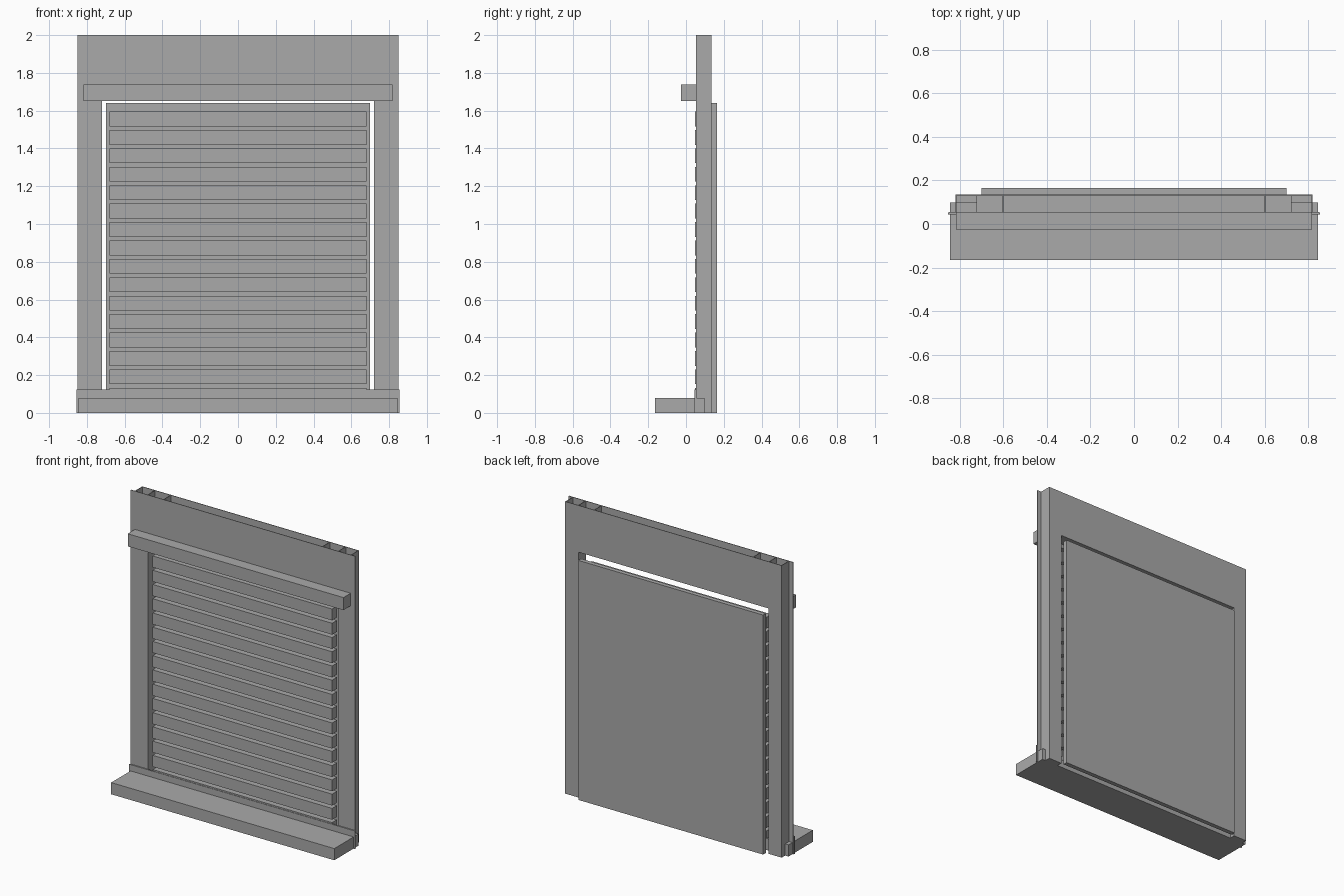
import bpy, bmesh

if "Cube" in bpy.data.objects:
    bpy.data.objects.remove(bpy.data.objects["Cube"])

grey = bpy.data.materials.new("plain grey")
grey.diffuse_color = (0.4, 0.4, 0.4, 1)
grey.use_nodes = True
grey.node_tree.nodes["Principled BSDF"].inputs["Base Color"].default_value = grey.diffuse_color


def make(name, boxes):
    """One object from boxes given as (x0, x1, y0, y1, z0, z1)."""
    bm = bmesh.new()
    for x0, x1, y0, y1, z0, z1 in boxes:
        cube = bmesh.ops.create_cube(bm, size=1)
        for v in cube["verts"]:
            v.co.x = x0 if v.co.x < 0 else x1
            v.co.y = y0 if v.co.y < 0 else y1
            v.co.z = z0 if v.co.z < 0 else z1
    mesh = bpy.data.meshes.new(name)
    bm.to_mesh(mesh)
    bm.free()
    mesh.materials.append(grey)
    ob = bpy.data.objects.new(name, mesh)
    bpy.context.collection.objects.link(ob)
    return ob


def both(x0, x1, *rest):
    """A box and its mirror image across x = 0."""
    return [(x0, x1, *rest), (-x1, -x0, *rest)]


T = 0.004                    # sheet thickness
FRONT, BACK = 0.052, 0.136   # wall faces
OPEN_X, OPEN_Z, TOP = 0.72, 1.68, 2.0


def sheet(half, y0, y1):
    """Wall sheet with a doorway-shaped opening."""
    return both(OPEN_X, half, y0, y1, 0, OPEN_Z) + [(-half, half, y0, y1, OPEN_Z, TOP)]


# Hollow wall: two sheets joined by webs and the opening's reveals
make("wall_front_sheet", sheet(0.85, FRONT, FRONT + T))
make("wall_back_sheet", sheet(0.82, BACK - T, BACK))
inner = (FRONT + T, BACK - T)
make("wall_side_webs", both(0.82 - T, 0.82, *inner, 0, TOP))
make("opening_jambs", both(OPEN_X, OPEN_X + T, *inner, 0, TOP))
make("header_webs", both(0.6, 0.6 + T, *inner, OPEN_Z + T, TOP))
make("opening_head", [(-OPEN_X, OPEN_X, *inner, OPEN_Z, OPEN_Z + T)])
make("wall_bottom", both(OPEN_X + T, 0.82 - T, *inner, 0, T))

# Back panel with its row of horizontal slats in front
make("back_panel", [(-0.70, 0.70, 0.135, 0.165, 0, 1.64)])
make("slats", [(-0.68, 0.68, 0.047, 0.10, z - 0.078, z)
               for z in (1.595 - 0.0975 * i for i in range(16))])

# Trim above the opening
make("head_trim", [(-0.817, 0.817, -0.026, FRONT, 1.652, 1.738)])

# Sill with its upstand against the wall
make("sill", [(-0.845, 0.845, -0.165, 0.098, 0, 0.08)])
make("sill_upstand", [(-0.855, 0.855, 0.044, FRONT, 0, 0.123)])
